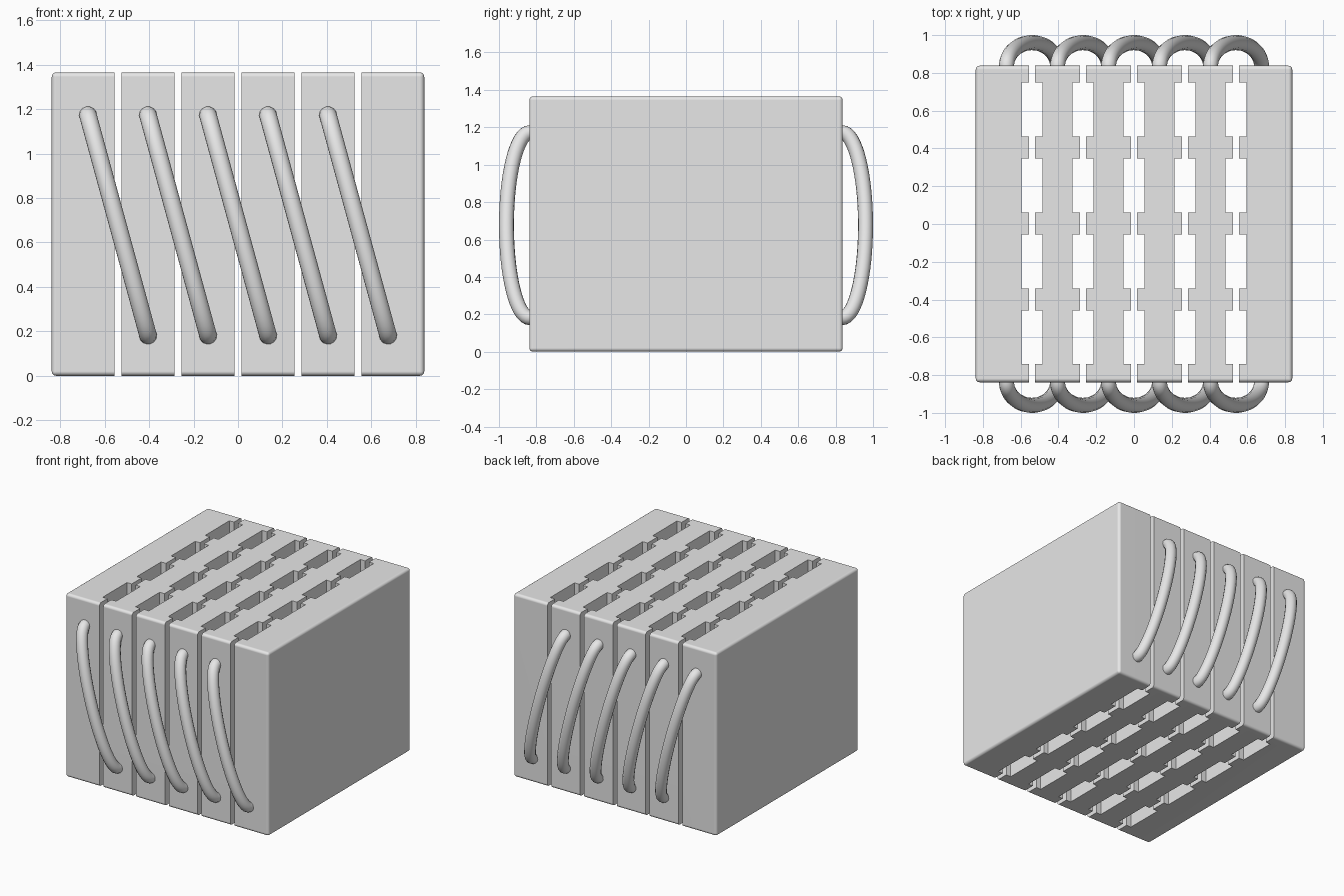
import bpy, bmesh, math

cube = bpy.data.objects.get("Cube")
if cube:
    bpy.data.objects.remove(cube, do_unlink=True)

HALF, HEIGHT = 0.838, 1.365      # body half width and height
PITCH = 0.27                     # distance between slots
SLOT, POCKET = 0.016, 0.055      # half widths of slot and pockets

grey = bpy.data.materials.new("plain_grey")
grey.use_nodes = True
grey.diffuse_color = (0.8, 0.8, 0.8, 1)
grey.node_tree.nodes["Principled BSDF"].inputs["Base Color"].default_value = (0.8, 0.8, 0.8, 1)


def add_object(name, data):
    obj = bpy.data.objects.new(name, data)
    bpy.context.collection.objects.link(obj)
    data.materials.append(grey)
    return obj


def activate(obj):
    bpy.ops.object.select_all(action='DESELECT')
    obj.select_set(True)
    bpy.context.view_layer.objects.active = obj


def mesh_object(name, bm):
    bmesh.ops.recalc_face_normals(bm, faces=bm.faces)
    mesh = bpy.data.meshes.new(name)
    bm.to_mesh(mesh)
    bm.free()
    return add_object(name, mesh)


# Body: rounded block
bm = bmesh.new()
bmesh.ops.create_cube(bm, size=1)
for v in bm.verts:
    v.co = (v.co.x * 2 * HALF, v.co.y * 2 * HALF, (v.co.z + 0.5) * HEIGHT)
bmesh.ops.bevel(bm, geom=bm.edges[:], offset=0.02, segments=4, profile=0.5, affect='EDGES')
body = mesh_object("slotted_body", bm)

# Slot cutters: narrow gap widened by four pockets, cut through the full height
side = [(SLOT, -1)]
for centre in (-0.6, -0.198, 0.204, 0.606):
    low, high = centre - 0.1425, centre + 0.1425
    side += [(SLOT, low), (POCKET, low), (POCKET, high), (SLOT, high)]
side.append((SLOT, 1))
outline = side + [(-x, y) for x, y in reversed(side)]

bm = bmesh.new()
for i in range(-2, 3):
    base = bm.faces.new([bm.verts.new((x + i * PITCH, y, -0.2)) for x, y in outline])
    top = bmesh.ops.extrude_face_region(bm, geom=[base])
    moved = [g for g in top["geom"] if isinstance(g, bmesh.types.BMVert)]
    bmesh.ops.translate(bm, verts=moved, vec=(0, 0, HEIGHT + 0.4))
cutter = mesh_object("slot_cutter", bm)
cutter.hide_render = True

cut = body.modifiers.new("slots", 'BOOLEAN')
cut.operation, cut.solver, cut.object = 'DIFFERENCE', 'EXACT', cutter
activate(body)
bpy.ops.object.modifier_apply(modifier=cut.name)
bpy.data.objects.remove(cutter, do_unlink=True)
bpy.ops.object.shade_smooth_by_angle(angle=math.radians(35))
weighted = body.modifiers.new("even_shading", 'WEIGHTED_NORMAL')
weighted.keep_sharp = True


# Slanted bowed tubes across each slot, front and back
def bowed_tube(name, x, facing):
    path = [(-0.135, -0.05, 0.495)]
    for k in range(33):
        a = math.pi * k / 32
        path.append((-0.135 * math.cos(a), 0.125 * math.sin(a), 0.495 * math.cos(a)))
    path.append((0.135, -0.05, -0.495))
    curve = bpy.data.curves.new(name, 'CURVE')
    curve.dimensions = '3D'
    curve.bevel_depth = 0.04
    curve.bevel_resolution = 5
    curve.use_fill_caps = True
    spline = curve.splines.new('POLY')
    spline.points.add(len(path) - 1)
    for p, (px, py, pz) in zip(spline.points, path):
        p.co = (x + px, facing * (0.835 + py), 0.677 + pz, 1)
    tube = add_object(name, curve)
    activate(tube)
    bpy.ops.object.convert(target='MESH')
    bpy.ops.object.shade_smooth_by_angle(angle=math.radians(60))


for i in range(5):
    for label, facing in (("front", -1), ("back", 1)):
        bowed_tube(f"{label}_tube_{i + 1}", (i - 2) * PITCH, facing)
